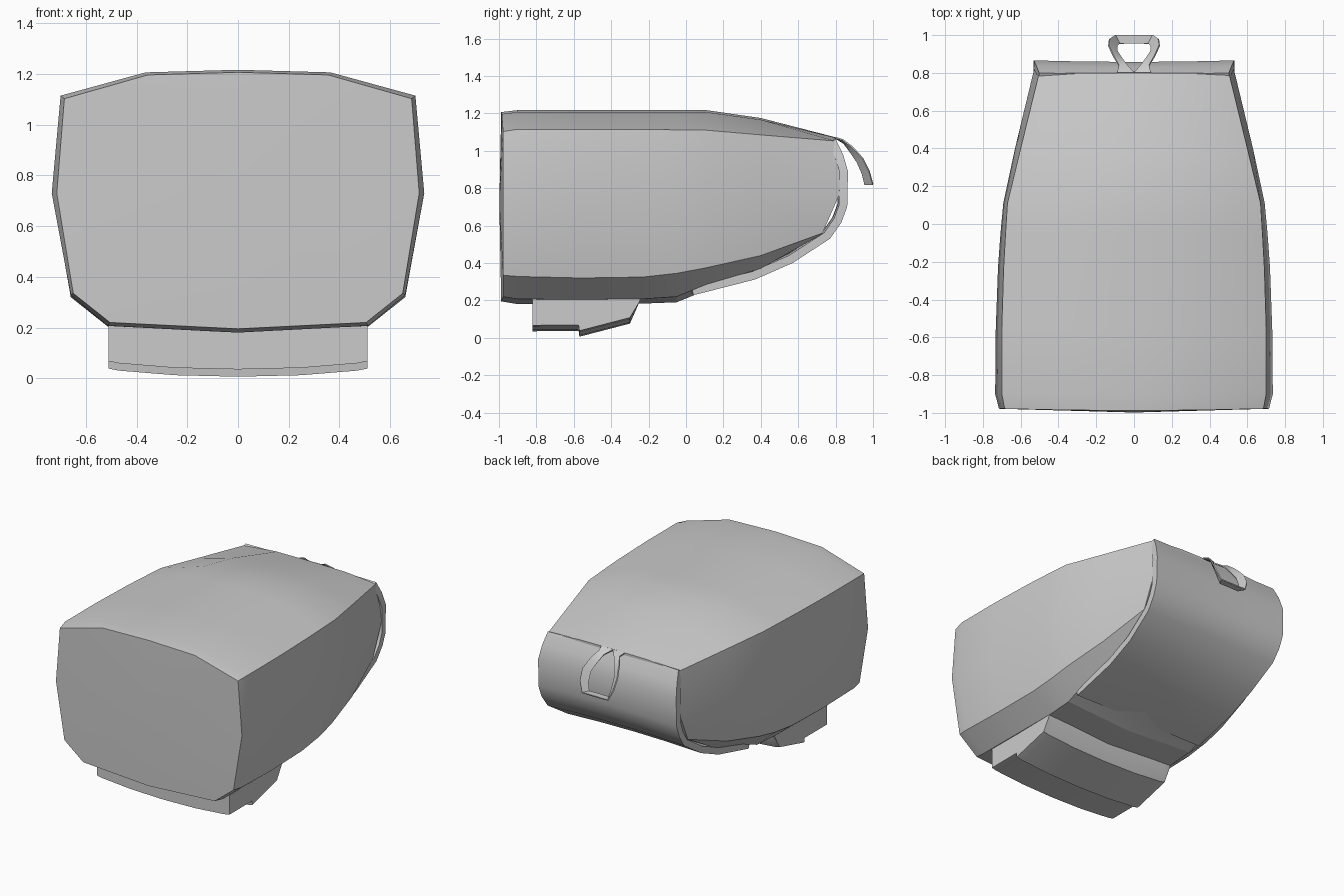
import bpy, bmesh

if "Cube" in bpy.data.objects:
    bpy.data.objects.remove(bpy.data.objects["Cube"])


def finish(name, bm, angle=0.45, thickness=0, offset=-1):
    bmesh.ops.remove_doubles(bm, verts=bm.verts, dist=0.0005)
    bmesh.ops.recalc_face_normals(bm, faces=bm.faces)
    mesh = bpy.data.meshes.new(name)
    bm.to_mesh(mesh)
    bm.free()
    ob = bpy.data.objects.new(name, mesh)
    bpy.context.collection.objects.link(ob)
    if thickness:
        mod = ob.modifiers.new("thickness", 'SOLIDIFY')
        mod.thickness = thickness
        mod.offset = offset
    bpy.ops.object.select_all(action='DESELECT')
    ob.select_set(True)
    bpy.context.view_layer.objects.active = ob
    if thickness:
        bpy.ops.object.modifier_apply(modifier="thickness")
    bpy.ops.object.shade_smooth_by_angle(angle=angle)
    return ob


def loft(bm, rows, closed=False):
    """Bridge successive rows of points with quads."""
    vs = [[bm.verts.new(p) for p in row] for row in rows]
    n = len(vs[0])
    for a, b in zip(vs, vs[1:]):
        for i in range(n if closed else n - 1):
            j = (i + 1) % n
            bm.faces.new((a[i], a[j], b[j], b[i]))
    return vs


def cap(bm, ring, point):
    c = bm.verts.new(point)
    for i in range(len(ring)):
        bm.faces.new((ring[i], ring[(i + 1) % len(ring)], c))


def ring(y, ztop, sh, wide, low, bot, zc, dy=(0, 0, 0, 0), bow=0):
    """Symmetric body section; dy shifts each corner along y."""
    half = [(sh[0] * .52, y + dy[0] - bow * .7, sh[1] + .9 * (ztop - sh[1])),
            (sh[0], y + dy[0], sh[1]), (wide[0], y + dy[1], wide[1]),
            (low[0], y + dy[2], low[1]), (bot[0], y + dy[3], bot[1])]
    return ([(0, y + dy[0] - bow, ztop)] + half + [(0, y + dy[3] - bow, zc)]
            + [(-p[0], p[1], p[2]) for p in reversed(half)])


# Main housing: sections from the screen end to the tapered rear
bm = bmesh.new()
body = loft(bm, [
    ring(-.978, 1.207, (.685, 1.103), (.715, .73), (.65, .335), (.505, .22), .195, bow=.01),
    ring(-.90, 1.217, (.70, 1.115), (.735, .73), (.66, .328), (.515, .207), .18),
    ring(-.56, 1.217, (.70, 1.115), (.732, .73), (.66, .32), (.515, .205), .18),
    ring(-.23, 1.217, (.69, 1.114), (.72, .73), (.655, .325), (.51, .208), .183),
    ring(-.05, 1.217, (.68, 1.112), (.707, .73), (.65, .345), (.51, .22), .19),
    ring(.11, 1.217, (.67, 1.11), (.692, .73), (.64, .375), (.51, .285), .255),
    ring(.40, 1.175, (.60, 1.085), (.63, .75), (.595, .44), (.51, .37), .345),
    ring(.80, 1.072, (.502, 1.052), (.525, .80), (.525, .56), (.50, .55), .55,
         dy=(0, .035, -.07, -.08)),
], closed=True)
cap(bm, body[0], (0, -.998, .72))
cap(bm, body[-1], (0, .80, .80))
finish("housing", bm, 0.3)

# Rear panel: curved sheet wrapping from the top edge to under the belly
bm = bmesh.new()
profile = [(.80, 1.062, .502), (.84, .98, .518), (.866, .89, .53), (.862, .70, .532),
           (.83, .615, .53), (.77, .53, .525), (.57, .40, .512), (.37, .312, .51),
           (.04, .228, .51)]
loft(bm, [[(w * t, y - .008 * (1 - t * t), z + .008 * (1 - t * t))
           for t in (-1, -.5, 0, .5, 1)] for y, z, w in profile])
pan = finish("rear_panel", bm, 0.6, .045, -1)


# Foot: curved bottom, front block with a lower wedge behind it
def foot_part(name, prof):
    bm = bmesh.new()
    columns = [(.51, 0), (.47, .008), (.25, .026), (0, .032)]
    columns = [(-x, d) for x, d in columns] + columns[-2::-1]
    vs = loft(bm, [[(x, y, z - d * k) for y, z, k in prof] for x, d in columns], closed=True)
    bm.faces.new(vs[0])
    bm.faces.new(vs[-1])
    finish(name, bm, 0.5)


foot_part("foot_front", [(-.82, .25, 0), (-.82, .067, 1), (-.55, .068, 1), (-.50, .25, 0)])
foot_part("foot_wedge", [(-.60, .25, 0), (-.57, .038, 1), (-.30, .108, 1), (-.245, .20, 0),
                         (-.245, .25, 0)])

# Handle: thin flared ribbon looping out and down from the top rear edge
bm = bmesh.new()
outer = [(.09, .80, 1.07), (.08, .84, 1.058), (.11, .89, 1.02), (.135, .945, .96),
         (.13, .98, .89), (.10, 1.0, .82), (0, 1.0, .82)]
inner = [(0, .80, 1.068), (.04, .845, 1.04), (.07, .885, .985), (.09, .915, .94),
         (.09, .943, .875), (.075, .955, .82), (0, .955, .82)]
for s in (1, -1):
    loft(bm, [[(s * p[0], p[1], p[2]) for p in pair] for pair in zip(outer, inner)])
finish("handle", bm, 0.6, .008, 0)
